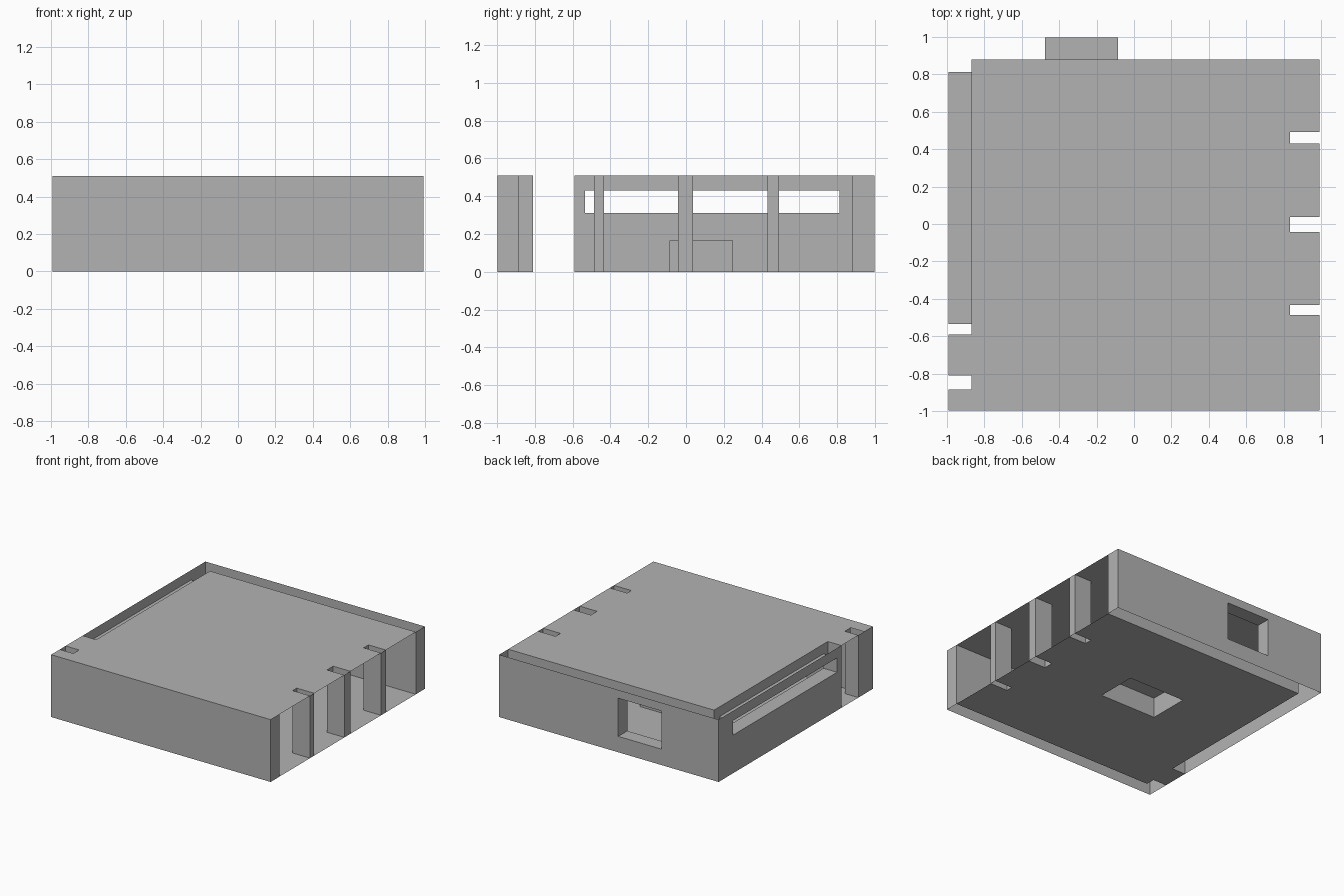
import bpy

cube = bpy.data.objects.get("Cube")
if cube:
    bpy.data.objects.remove(cube, do_unlink=True)

# Outer faces, inner faces and storey height
X, Y, H = 0.993, 0.997, 0.51
IN_LEFT, IN_BACK, IN_FRONT = -0.87, 0.88, -0.885
DOOR = (-0.81, -0.59)

grey = bpy.data.materials.new("plain grey")
grey.use_nodes = True
COLOUR = (0.45, 0.45, 0.45, 1)
grey.diffuse_color = COLOUR
grey.node_tree.nodes["Principled BSDF"].inputs["Base Color"].default_value = COLOUR


def make(name, verts, faces):
    mesh = bpy.data.meshes.new(name)
    mesh.from_pydata(verts, [], faces)
    mesh.materials.append(grey)
    obj = bpy.data.objects.new(name, mesh)
    bpy.context.collection.objects.link(obj)
    return obj


def sheet(name, axis, at, u, v, holes=(), sign=1):
    """Flat rectangle across an axis, split along its holes and left open there."""
    us = sorted({*u, *(c for h in holes for c in h[0] if u[0] < c < u[1])})
    vs = sorted({*v, *(c for h in holes for c in h[1] if v[0] < c < v[1])})
    verts = []
    for b in vs:
        for a in us:
            p = [a, b]
            p.insert(axis, at)
            verts.append(p)
    faces, n = [], len(us)
    for j in range(len(vs) - 1):
        for i in range(n - 1):
            a, b = (us[i] + us[i + 1]) / 2, (vs[j] + vs[j + 1]) / 2
            if any(h[0][0] < a < h[0][1] and h[1][0] < b < h[1][1] for h in holes):
                continue
            k = j * n + i
            quad = (k, k + 1, k + n + 1, k + n)
            faces.append(quad[::-1] if (sign > 0) == (axis == 1) else quad)
    return make(name, verts, faces)


def shell(name, x, y, z, skip, inward=False):
    """Box without the sides named in skip."""
    verts = [(a, b, c) for a in x for b in y for c in z]
    sides = {"-x": (0, 1, 3, 2), "+x": (4, 6, 7, 5), "-y": (0, 4, 5, 1),
             "+y": (2, 3, 7, 6), "-z": (0, 2, 6, 4), "+z": (1, 5, 7, 3)}
    faces = [f[::-1] if inward else f for s, f in sides.items() if s not in skip]
    return make(name, verts, faces)


FULL = (0, H)
PILLAR_X = (0.835, X)
PILLARS = [(-0.487, -0.433), (-0.043, 0.037), (0.43, 0.493)]
BLOCK = ((-0.27, 0.242), (-0.088, 0.248))
BACK_WINDOW = ((-0.475, -0.085), (0.13, 0.442))
LEFT_SLOT = ((-0.535, 0.812), (0.312, 0.43))

# Floor and ceiling, open over the wall cavities and the hollow pillars
cavities = [((-X, IN_LEFT), (IN_FRONT, DOOR[0])), ((-X, IN_LEFT), (DOOR[1], IN_BACK))]
gaps = cavities + [(PILLAR_X, p) for p in PILLARS]
sheet("floor", 2, 0, (-X, X), (IN_FRONT, IN_BACK), gaps + [BLOCK])
sheet("ceiling", 2, H, (-X, X), (-Y, IN_BACK), gaps)

# Front wall: outer and inner skin
sheet("front_wall_outer", 1, -Y, (-X, X), FULL, sign=-1)
sheet("front_wall_inner", 1, IN_FRONT, (IN_LEFT, X), FULL)
sheet("front_wall_end", 0, X, (-Y, IN_FRONT), FULL)

# Back wall with its window
sheet("back_wall_outer", 1, Y, (-X, X), FULL, [BACK_WINDOW])
sheet("back_wall_inner", 1, IN_BACK, (IN_LEFT, X), FULL, [BACK_WINDOW], -1)
sheet("back_wall_end", 0, X, (IN_BACK, Y), FULL)
shell("back_window_reveal", BACK_WINDOW[0], (IN_BACK, Y), BACK_WINDOW[1],
      ("-y", "+y"), inward=True)

# Side wall with a long slot window and a full-height doorway
doorway = (DOOR, FULL)
sheet("side_wall_outer", 0, -X, (-Y, Y), FULL, [LEFT_SLOT, doorway], -1)
sheet("side_wall_inner", 0, IN_LEFT, (IN_FRONT, IN_BACK), FULL, [LEFT_SLOT, doorway])
shell("slot_window_reveal", (-X, IN_LEFT), *LEFT_SLOT, ("-x", "+x"), inward=True)
sheet("door_jamb_front", 1, DOOR[0], (-X, IN_LEFT), FULL)
sheet("door_jamb_back", 1, DOOR[1], (-X, IN_LEFT), FULL, sign=-1)

# Hollow pillars along the open side
for i, span in enumerate(PILLARS, 1):
    shell(f"pillar_{i}", PILLAR_X, span, FULL, ("-z", "+z"))

# Low block in the middle of the room
shell("room_block", *BLOCK, (0, 0.165), ("-z",))
